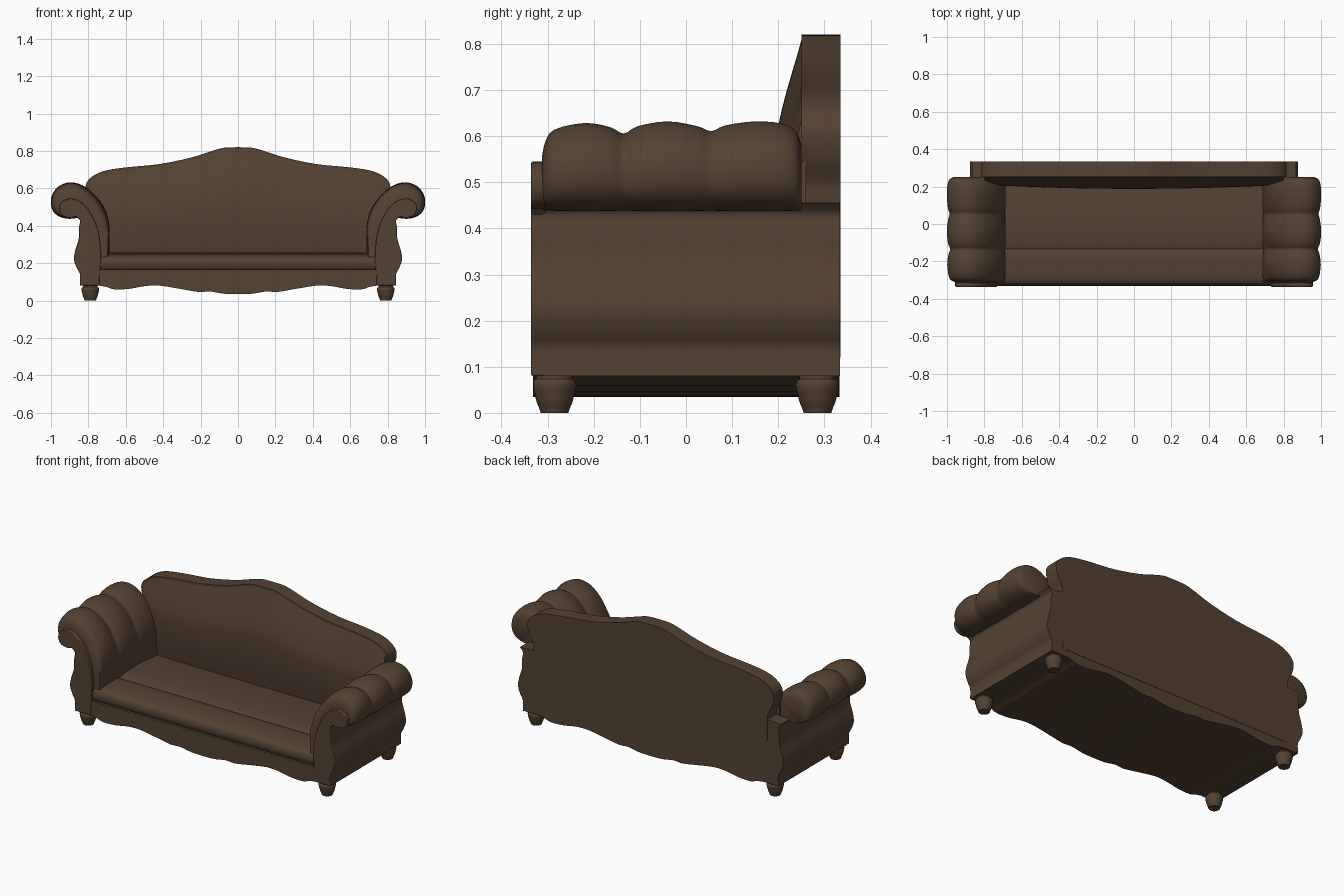
import bpy, bmesh, math
from mathutils import Vector

if "Cube" in bpy.data.objects:
    bpy.data.objects.remove(bpy.data.objects["Cube"])

brown = bpy.data.materials.new("dark brown")
brown.diffuse_color = (0.088, 0.054, 0.032, 1)
brown.use_nodes = True
brown.node_tree.nodes["Principled BSDF"].inputs["Base Color"].default_value = brown.diffuse_color


def smooth(pts, n=5):
    """Catmull-Rom curve through a few points."""
    p = [Vector(q) for q in pts]
    p = [p[0] * 2 - p[1]] + p + [p[-1] * 2 - p[-2]]
    out = []
    for i in range(1, len(p) - 2):
        a, b, c, d = p[i - 1:i + 3]
        for k in range(n):
            t = k / n
            out.append(0.5 * (2 * b + (c - a) * t + (2 * a - 5 * b + 4 * c - d) * t * t
                              + (3 * b - a - 3 * c + d) * t ** 3))
    out.append(p[-2])
    return [tuple(v) for v in out]


def flip(half):
    """Complete a half outline that starts on x = 0."""
    return [(-x, z) for x, z in reversed(half[1:])] + half


def finish(name, bm, mirror=False, bevel=0, angle=35):
    bmesh.ops.recalc_face_normals(bm, faces=bm.faces)
    me = bpy.data.meshes.new(name)
    bm.to_mesh(me)
    bm.free()
    ob = bpy.data.objects.new(name, me)
    bpy.context.collection.objects.link(ob)
    me.materials.append(brown)
    bpy.ops.object.select_all(action='DESELECT')
    ob.select_set(True)
    bpy.context.view_layer.objects.active = ob
    bpy.ops.object.shade_smooth_by_angle(angle=math.radians(angle))
    if bevel:
        m = ob.modifiers.new("bevel", 'BEVEL')
        m.width, m.segments, m.limit_method = bevel, 2, 'ANGLE'
        m.angle_limit = math.radians(50)
    if mirror:
        ob.modifiers.new("mirror", 'MIRROR')
    return ob


def loft(name, rings, caps=True, **kw):
    """Bridge closed rings of 3D points."""
    bm = bmesh.new()
    vs = [[bm.verts.new(p) for p in r] for r in rings]
    n = len(rings[0])
    for a, b in zip(vs, vs[1:]):
        for i in range(n):
            j = (i + 1) % n
            bm.faces.new((a[i], a[j], b[j], b[i]))
    if caps:
        bm.faces.new(vs[0])
        bm.faces.new(vs[-1])
    return finish(name, bm, **kw)


def slab(name, outline, y0, y1, **kw):
    return loft(name, [[(x, y, z) for x, z in outline] for y in (y0, y1)], **kw)


def bar(name, profile, half, **kw):
    """Run a y-z profile along x."""
    return loft(name, [[(x, y, z) for y, z in profile] for x in (-half, half)], **kw)


# base with scalloped lower edge
wave = smooth([(0, .034), (.08, .037), (.15, .049), (.21, .046), (.3, .061), (.42, .08),
               (.5, .077), (.58, .063), (.66, .06), (.7, .072), (.74, .08)], 3)
slab("base", flip(wave + [(.74, .165)]), -.332, .333)

# outer arm bodies
outer = smooth([(.845, .08), (.845, .14), (.862, .175), (.877, .22), (.87, .27),
                (.852, .33), (.85, .39), (.845, .43), (.865, .455)], 4)
slab("arm_body", [(.74, .08)] + outer + [(.74, .46)], -.31, .334, mirror=True)

# scrolled front faces of the arms
scroll = smooth([(.845, .43), (.865, .447), (.90, .442), (.94, .455), (.956, .49), (.942, .528),
                 (.893, .545), (.835, .523), (.78, .455), (.745, .36), (.732, .25)], 4)
slab("arm_front", [(.74, .08)] + outer[:-5] + scroll + [(.735, .165), (.74, .16)],
     -.336, -.305, mirror=True, bevel=.004)

# puffed rolled arm pads with three bulges
section = smooth([(.69, .2), (.687, .3), (.688, .4), (.71, .485), (.765, .565), (.835, .618),
                  (.9, .632), (.96, .61), (.996, .56), (.998, .5), (.97, .458), (.915, .438),
                  (.85, .442)], 4) + [(.77, .44), (.76, .2)]
squeeze = smooth([(-.312, .42), (-.305, .25), (-.285, .1), (-.22, .02), (-.165, .07),
                  (-.135, .15), (-.105, .06), (-.04, .0), (.025, .06), (.055, .12), (.085, .05),
                  (.15, .0), (.21, .03), (.24, .13), (.25, .3)], 3)
rings = []
for y, d in squeeze:
    ring = []
    for x, z in section:
        up = min(1, max(0, (z - .36) / .12))
        ax, az = .75 + .13 * up, z + (.455 - z) * up
        f = d * (.35 + .65 * up)
        ring.append((x + (ax - x) * f, y, z + (az - z) * f))
    rings.append(ring)
loft("arm_pad", rings, mirror=True, angle=50)

# camel-shaped back panel
top = smooth([(0, .82), (.07, .818), (.13, .803), (.25, .765), (.42, .73), (.6, .712),
              (.72, .692), (.79, .655), (.815, .61), (.803, .55), (.778, .5), (.772, .46)], 4)
slab("back_panel", flip(top + [(.77, .12)]), .25, .335)

# padded inner back, swelling forward at the middle
crest = [(x, z) for x, z in top if z > .64]
bm = bmesh.new()
cols = []
for x, zt in flip(crest):
    col = []
    for k in range(17):
        t = k / 16
        z = .2 + (zt - .008 - .2) * t
        swell = .063 * (1 - .35 * (x / .8) ** 2)
        if t < .5:
            f = .45 + .55 * math.sin(math.pi * t)
        else:
            f = math.cos(math.pi * (t - .5)) ** 1.1 if t < 1 else 0
        col.append(bm.verts.new((x, .251 - swell * f, z)))
    cols.append(col)
for a, b in zip(cols, cols[1:]):
    for k in range(16):
        bm.faces.new((a[k], b[k], b[k + 1], a[k + 1]))
# close the pad against the panel
edges = [e for e in bm.edges if e.is_boundary]
ext = bmesh.ops.extrude_edge_only(bm, edges=edges)["geom"]
for v in ext:
    if isinstance(v, bmesh.types.BMVert):
        v.co.y = .26
finish("back_pad", bm, angle=50)

# front seat roll and seat cushion
roll = smooth([(-.312, .16), (-.323, .175), (-.328, .2), (-.318, .228), (-.285, .243),
               (-.22, .25), (-.165, .248), (-.13, .238)], 4) + [(-.13, .16)]
bar("seat_front_roll", roll, .735)
cushion = [(-.14, .16)] + smooth([(-.14, .232), (-.125, .243), (-.06, .254), (.04, .256),
                                  (.14, .25), (.255, .238)], 4) + [(.255, .16)]
bar("seat_cushion", cushion, .735)

# turned feet
foot = smooth([(.03, 0), (.034, .012), (.039, .024), (.043, .04), (.047, .056),
               (.046, .068), (.04, .074), (.04, .085)], 2)
for name, y in (("front_foot", -.285), ("back_foot", .285)):
    loft(name, [[(.79 + r * math.cos(a * math.tau / 24), y + r * math.sin(a * math.tau / 24), z)
                 for a in range(24)] for r, z in foot], mirror=True)
